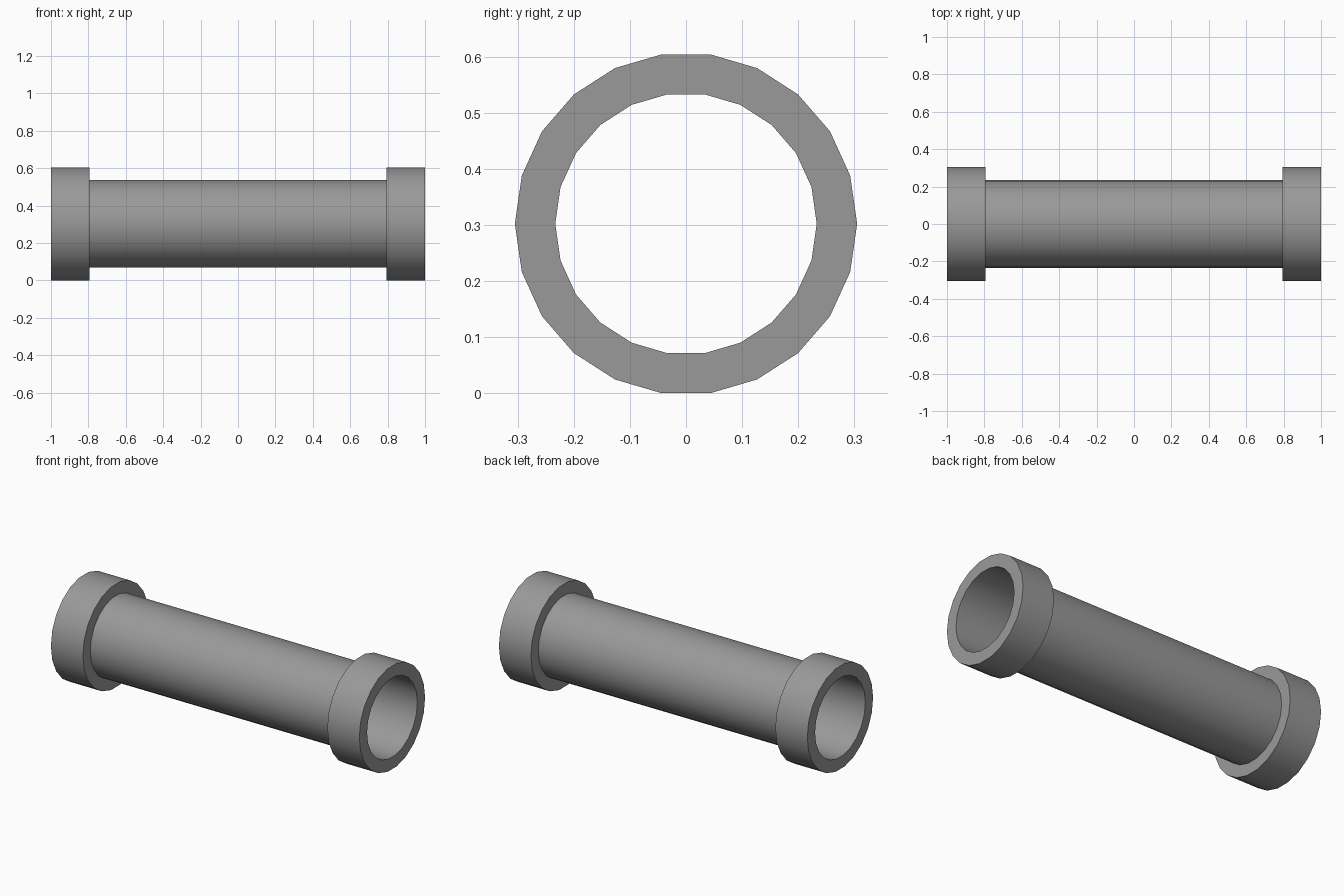
import bpy, bmesh, math

if "Cube" in bpy.data.objects:
    bpy.data.objects.remove(bpy.data.objects["Cube"])

SIDES = 22
OUTER, BODY, BORE = 0.305, 0.236, 0.233
COLLAR_X = 0.793
CENTRE_Z = OUTER * math.cos(math.pi / SIDES)

# Dark grey finish
dark = bpy.data.materials.new("dark_grey")
dark.diffuse_color = (0.32, 0.32, 0.32, 1)
dark.use_nodes = True
dark.node_tree.nodes["Principled BSDF"].inputs["Base Color"].default_value = dark.diffuse_color


def lathe(name, profile):
    """Revolve a closed loop of (x, radius) points around the pipe's long axis."""
    bm = bmesh.new()
    rings = []
    for x, r in profile:
        rings.append([bm.verts.new((x,
                                    r * math.cos(2 * math.pi * i / SIDES),
                                    r * math.sin(2 * math.pi * i / SIDES)))
                      for i in range(SIDES)])
    for a, b in zip(rings, rings[1:] + rings[:1]):
        for i in range(SIDES):
            j = (i + 1) % SIDES
            bm.faces.new((a[i], a[j], b[j], b[i]))
    bmesh.ops.recalc_face_normals(bm, faces=bm.faces)
    mesh = bpy.data.meshes.new(name)
    bm.to_mesh(mesh)
    bm.free()
    mesh.materials.append(dark)
    obj = bpy.data.objects.new(name, mesh)
    obj.location.z = CENTRE_Z
    bpy.context.collection.objects.link(obj)
    bpy.ops.object.select_all(action='DESELECT')
    obj.select_set(True)
    bpy.context.view_layer.objects.active = obj
    bpy.ops.object.shade_smooth_by_angle(angle=math.radians(30))
    return obj


# Thin-walled pipe between the collars
lathe("pipe_body", [(-COLLAR_X, BORE), (-COLLAR_X, BODY),
                    (COLLAR_X, BODY), (COLLAR_X, BORE)])

# Thick collar at each end, flush with the bore
for side, name in ((-1, "left_collar"), (1, "right_collar")):
    lathe(name, [(side * COLLAR_X, BORE), (side * COLLAR_X, OUTER),
                 (side, OUTER), (side, BORE)])
